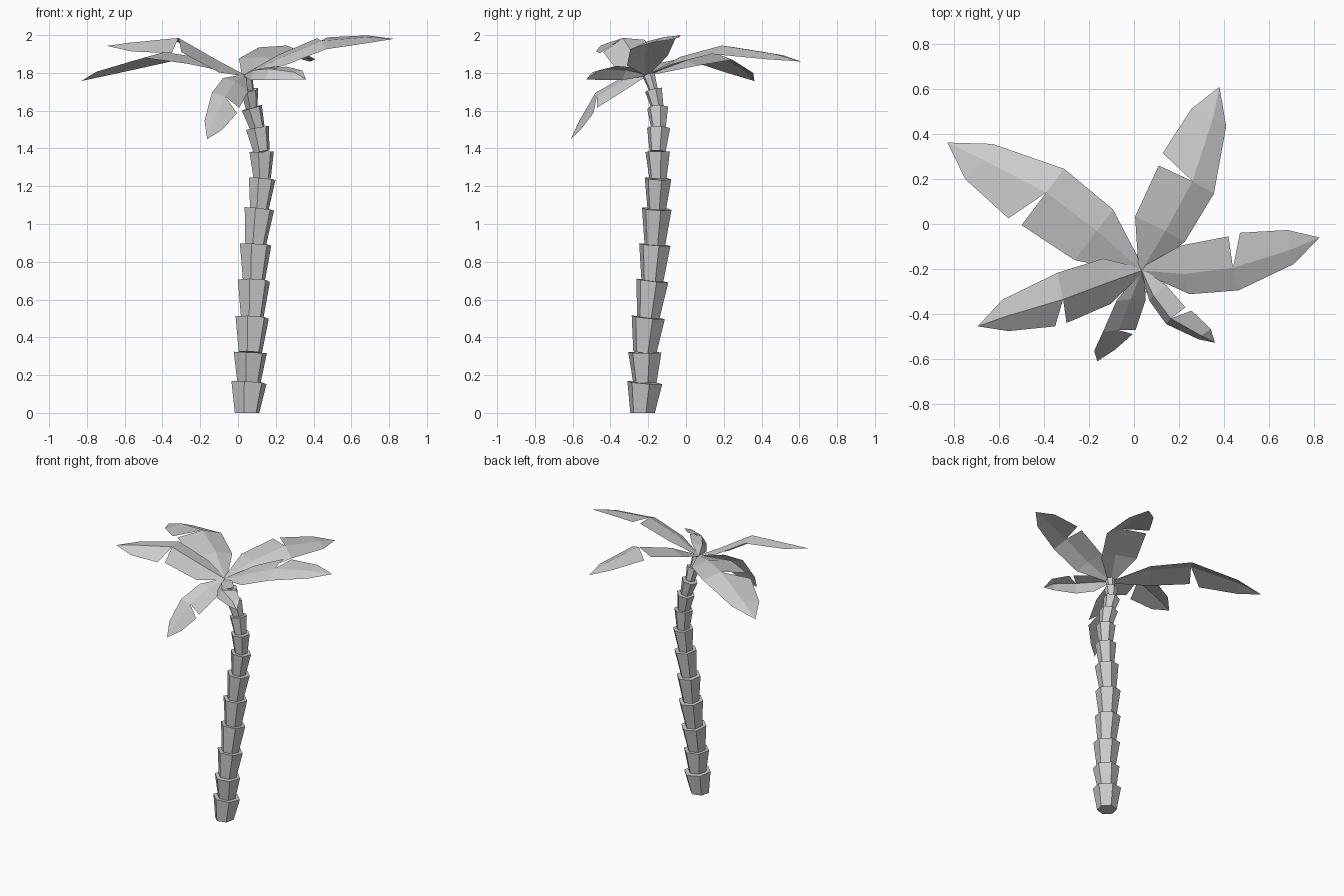
import bpy, math
from mathutils import Vector

def make(name, verts, faces):
    me = bpy.data.meshes.new(name)
    me.from_pydata([tuple(v) for v in verts], [], faces)
    me.update()
    ob = bpy.data.objects.new(name, me)
    bpy.context.collection.objects.link(ob)
    return ob

# Trunk: stacked six-sided cups; each entry is the rim centre and radius
UP = Vector((0, 0, 1))

def ring(c, r, normal):
    q = UP.rotation_difference(normal)
    angles = [math.radians(15 + 60 * k) for k in range(6)]
    return [c + q @ Vector((r * math.cos(a), r * math.sin(a), 0)) for a in angles]

rims = [(.058, -.218, .16, .096), (.065, -.218, .32, .091), (.075, -.2, .505, .091),
        (.084, -.178, .70, .088), (.093, -.165, .89, .086), (.113, -.155, 1.08, .081),
        (.128, -.148, 1.24, .073), (.125, -.15, 1.383, .067), (.103, -.145, 1.508, .063),
        (.073, -.15, 1.615, .057), (.06, -.172, 1.71, .047), (.045, -.198, 1.79, .034)]
low = Vector((.048, -.23, 0))
verts, faces = [], []
for i, (x, y, z, r) in enumerate(rims):
    top = Vector((x, y, z))
    axis = (top - low).normalized()
    n = len(verts)
    verts += ring(low, r * .7, axis if i else UP) + ring(top, r, axis)
    faces += [(n + k, n + (k + 1) % 6, n + 6 + (k + 1) % 6, n + 6 + k) for k in range(6)]
    faces += [tuple(range(n + 5, n - 1, -1)), tuple(range(n + 6, n + 12))]
    low = top
make("trunk", verts, faces)

# Leaves: a folded blade on a bent rib, with a notch in its left half
CROWN = (.035, -.207, 1.79)
PROFILE = (.1, .9, 1, .63)

def leaf(name, rib, left, right):
    rib = [Vector(p) for p in (CROWN, *rib)]
    left, right = Vector(left), Vector(right)
    L = [p + left * s for p, s in zip(rib, PROFILE)]
    R = [p + right * s for p, s in zip(rib, PROFILE)]
    notch = L[2] + (rib[3] - rib[2]) * .2
    # indices: rib 0-4, left 5-8, right 9-12, notch 13
    faces = [(i, i + 9, i + 10, i + 1) for i in range(3)] + [(3, 12, 4)]
    faces += [(0, 1, 6, 5), (1, 2, 7, 6), (2, 3, 8, 13), (3, 4, 8)]
    make(name, rib + L + R + [notch], faces)

leaf("leaf_back_left",
     [(-.165, -.03, 1.875), (-.39, .14, 1.91), (-.68, .29, 1.825), (-.83, .362, 1.757)],
     (-.11, -.145, -.03), (.08, .105, -.04))
leaf("leaf_back_right",
     [(.14, -.03, 1.885), (.26, .19, 1.945), (.35, .468, 1.9), (.38, .61, 1.86)],
     (-.15, .07, -.01), (.095, -.055, -.045))
leaf("leaf_right",
     [(.225, -.222, 1.88), (.44, -.195, 1.97), (.695, -.115, 1.99), (.825, -.06, 1.98)],
     (-.02, .14, .014), (.025, -.1, -.045))
leaf("leaf_front_right",
     [(.085, -.317, 1.815), (.163, -.42, 1.822), (.3, -.497, 1.803), (.36, -.528, 1.765)],
     (.065, .05, .015), (-.02, -.025, -.06))
leaf("leaf_front",
     [(-.015, -.335, 1.755), (-.068, -.472, 1.675), (-.133, -.56, 1.535), (-.163, -.61, 1.45)],
     (.075, 0, -.06), (-.07, -.007, .02))
leaf("leaf_left",
     [(-.115, -.26, 1.87), (-.315, -.335, 1.985), (-.568, -.41, 1.96), (-.695, -.455, 1.943)],
     (.015, -.105, -.075), (-.025, .118, -.01))
